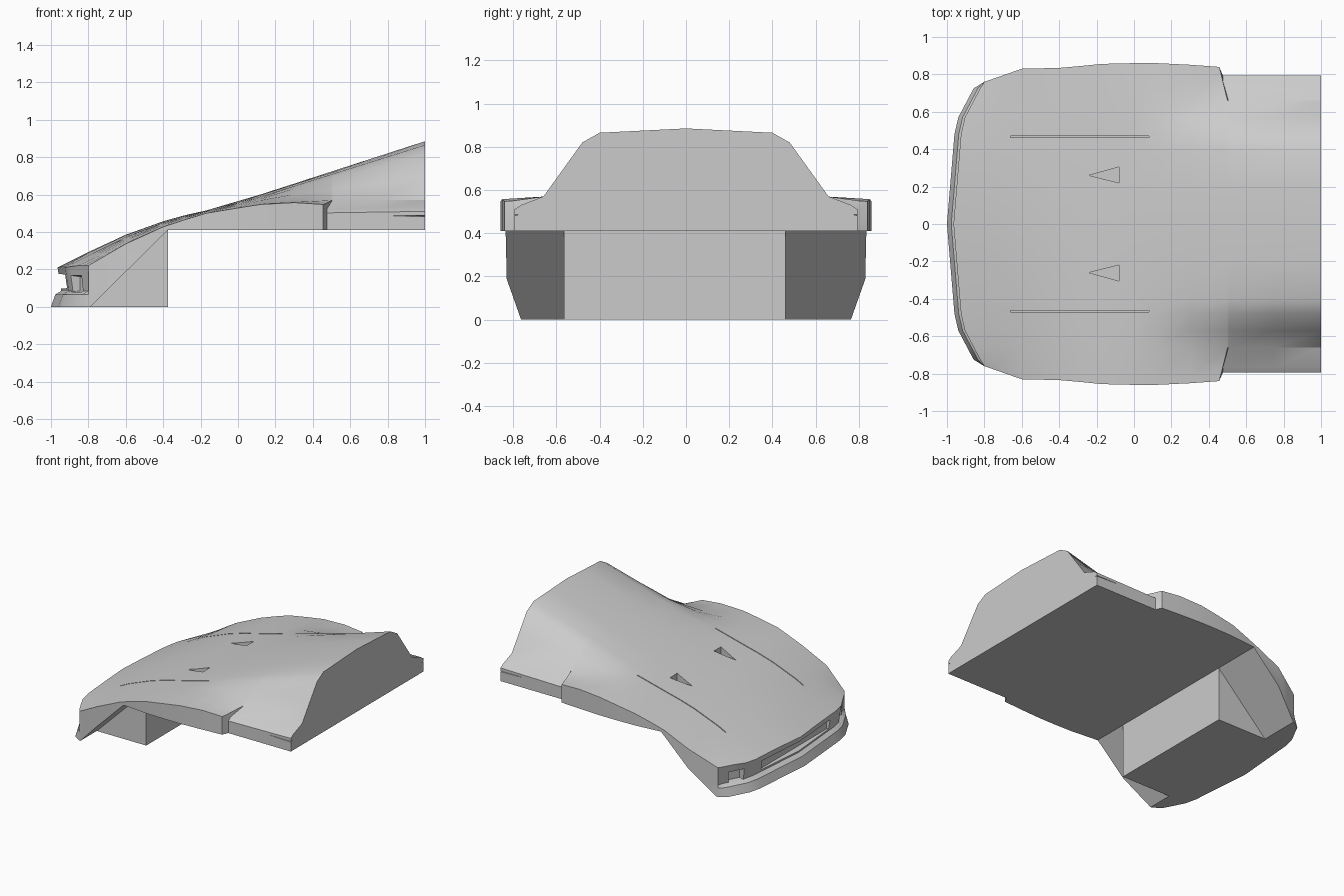
import bpy, bmesh

if "Cube" in bpy.data.objects:
    bpy.data.objects.remove(bpy.data.objects["Cube"])

paint = bpy.data.materials.new("plain_grey")
paint.use_nodes = True
GREY = (0.6, 0.6, 0.6, 1)
paint.diffuse_color = GREY
paint.node_tree.nodes["Principled BSDF"].inputs["Base Color"].default_value = GREY


def lookup(table, t):
    """Piecewise linear curve through the table's points."""
    if t <= table[0][0]:
        return table[0][1]
    for (a, va), (b, vb) in zip(table, table[1:]):
        if t <= b:
            return va + (vb - va) * (t - a) / (b - a)
    return table[-1][1]


# Guide curves of the bodywork
CENTRE = [(-.96, .21), (-.67, .36), (-.35, .475), (-.17, .515), (.12, .6)]
SIDE = [(-.96, .18), (-.8, .22), (-.56, .36), (-.37, .44), (-.17, .5),
        (.1, .545), (.25, .56), (.49, .545)]
REAR = [(0, .885), (.4, .865), (.48, .82), (.66, .57)]
WIDTH = [(-.8, .76), (-.6, .83), (-.38, .835), (-.13, .86), (.18, .86), (.455, .84)]
NOSE = [(0, -1), (.54, -.955), (.73, -.855), (.76, -.8)]
COWL, PILLAR, ARCH, FLOOR = .12, .66, -.375, .41


def height(x, y):
    """Hood height, ruled from the cowl to the rear cut."""
    y = abs(y)
    front = min(x, COWL)
    low = lookup(SIDE, front)
    z = low + (lookup(CENTRE, front) - low) * (1 - min(y / lookup(WIDTH, front), 1) ** 2)
    if x > COWL:
        if y > PILLAR:
            return lookup(SIDE, x) + .08 * max(0, lookup(WIDTH, x) - y)
        z += (lookup(REAR, y) - z) * (x - COWL) / (1 - COWL)
    return z


def make_object(name, bm):
    bmesh.ops.recalc_face_normals(bm, faces=bm.faces)
    mesh = bpy.data.meshes.new(name)
    bm.to_mesh(mesh)
    bm.free()
    obj = bpy.data.objects.new(name, mesh)
    bpy.context.collection.objects.link(obj)
    mesh.materials.append(paint)
    return obj


# Body shell: a grid of hood columns by stations, closed down to the ground
STATIONS = [-.96, -.8, -.6, -.4, -.28, -.17, 0, COWL, .3, .5, .505, .75, 1]
NOTCH = STATIONS.index(.505)
INNER = [0, .2, .4, .48, .57, PILLAR]


def shell_point(k, col, sign):
    x = STATIONS[k]
    rim = col - len(INNER)          # 0 is the fender lip, 1 the outer edge
    if rim >= 0 and k >= NOTCH:     # low sill behind the fender
        x = .475 if k == NOTCH else x
        y = .765 if rim == 0 else .795
        z = (.515 if rim == 0 else .495) + .015 * x
    else:
        if rim >= 0 and k == NOTCH - 1:
            x = .465 - .01 * rim
        y = INNER[col] if rim < 0 else lookup(WIDTH, x) - .035 * (1 - rim)
        if x < -.6:
            start = lookup(NOSE, y) + (0 if rim == 1 else .035)
            x = start + (x + .96) * (-.6 - start) / .36
        if rim >= 0:
            y = lookup(WIDTH, x) - .035 * (1 - rim)
        z = height(x, y)
    return x, sign * y, z


LAST = len(INNER) + 1
order = [(c, -1) for c in range(LAST, 0, -1)] + [(c, 1) for c in range(LAST + 1)]
bm = bmesh.new()
grid = [[bm.verts.new(shell_point(k, c, s)) for c, s in order] for k in range(len(STATIONS))]


def strip(a, b):
    for i in range(len(a) - 1):
        bm.faces.new((a[i], a[i + 1], b[i + 1], b[i]))


for near, far in zip(grid, grid[1:]):
    strip(near, far)

# Nose wall with a protruding lower lip
rows = [grid[0]]
for z, shift in ((.085, .02), (.065, -.012), (0, -.035)):
    rows.append([bm.verts.new((v.co.x + (0 if i in (0, len(order) - 1) else shift), v.co.y, z))
                 for i, v in enumerate(grid[0])])
    strip(rows[-2], rows[-1])

# Side walls, underside and rear cut
base = []
for i in (0, -1):
    foot = [rows[-1][i]] + [bm.verts.new((r[i].co.x, r[i].co.y, 0)) for r in grid[1:]]
    bm.faces.new([r[i] for r in rows] + [foot[1], grid[1][i]])
    strip([r[i] for r in grid[1:]], foot[1:])
    base.append(foot)
bm.faces.new(base[0][::-1] + rows[-1][1:-1] + base[1])
bm.faces.new(grid[-1] + [base[1][-1], base[0][-1]])
body = make_object("car_front_body", bm)


def cut(name, lower, upper):
    """Subtract the solid between two matching outlines."""
    bm = bmesh.new()
    a, b = ([bm.verts.new(p) for p in ring] for ring in (lower, upper))
    bm.faces.new(a)
    bm.faces.new(b)
    for i in range(len(a)):
        j = (i + 1) % len(a)
        bm.faces.new((a[i], a[j], b[j], b[i]))
    cutter = make_object(name, bm)
    cutter.hide_render = True
    mod = body.modifiers.new(name, "BOOLEAN")
    mod.operation, mod.solver, mod.object = "DIFFERENCE", "EXACT", cutter
    bpy.context.view_layer.objects.active = body
    bpy.ops.object.modifier_apply(modifier=name)
    bpy.data.objects.remove(cutter)


def cut_across(name, outline, y0, y1):
    cut(name, [(x, y0, z) for x, z in outline], [(x, y1, z) for x, z in outline])


# Raised floor and sloping wheel arches
cut_across("floor_cutter", [(ARCH, -1), (2, -1), (2, FLOOR), (ARCH, FLOOR)], -2, 2)
slope = [(-.83, -.04), (ARCH, FLOOR), (-.3, .3), (-.3, -.04)]
cut_across("right_arch_cutter", slope, -2, -.565)
cut_across("left_arch_cutter", slope, .46, 2)

# Grille opening, tapering inwards
cut("grille_cutter", [(-1.1, y, z) for y, z in ((-.46, .09), (.46, .09), (.46, .19), (-.46, .19))],
    [(-.9, y, z) for y, z in ((-.4, .1), (.4, .1), (.4, .17), (-.4, .17))])

for s, side in ((-1, "right"), (1, "left")):
    # Headlamp recess on the angled nose corner
    def lamp(depth, half, z0, z1):
        cx, cy = -.875 + .89 * depth, s * (.635 - .45 * depth)
        return [(cx + .45 * w, cy + s * .89 * w, z)
                for w, z in ((-half, z0), (half, z0), (half, z1), (-half, z1))]
    cut(side + "_lamp_cutter", lamp(-.1, .085, .065, .185), lamp(.06, .05, .085, .16))

    # Triangular hood vent, deepest at the back
    vent = [(-.24, s * .26), (-.08, s * .22), (-.08, s * .305)]
    cut(side + "_vent_cutter", [(x, y, .483) for x, y in vent], [(x, y, .8) for x, y in vent])

    # Long hood slit following the surface
    xs = [-.66 + .74 * i / 8 for i in range(9)]
    line = [(x, height(x, .465) - .015) for x in xs] + [(xs[-1], .8), (xs[0], .8)]
    cut_across(side + "_slit_cutter", line, s * .463, s * .47)

    # Wedge groove in the sill
    cut(side + "_sill_cutter", [(.82, s * y, z) for y, z in ((.79, .488), (.9, .485), (.9, .492))],
        [(1.1, s * y, z) for y, z in ((.765, .485), (.9, .455), (.9, .5))])

bpy.ops.object.select_all(action="DESELECT")
body.select_set(True)
bpy.context.view_layer.objects.active = body
bpy.ops.object.shade_smooth_by_angle(angle=.5)
